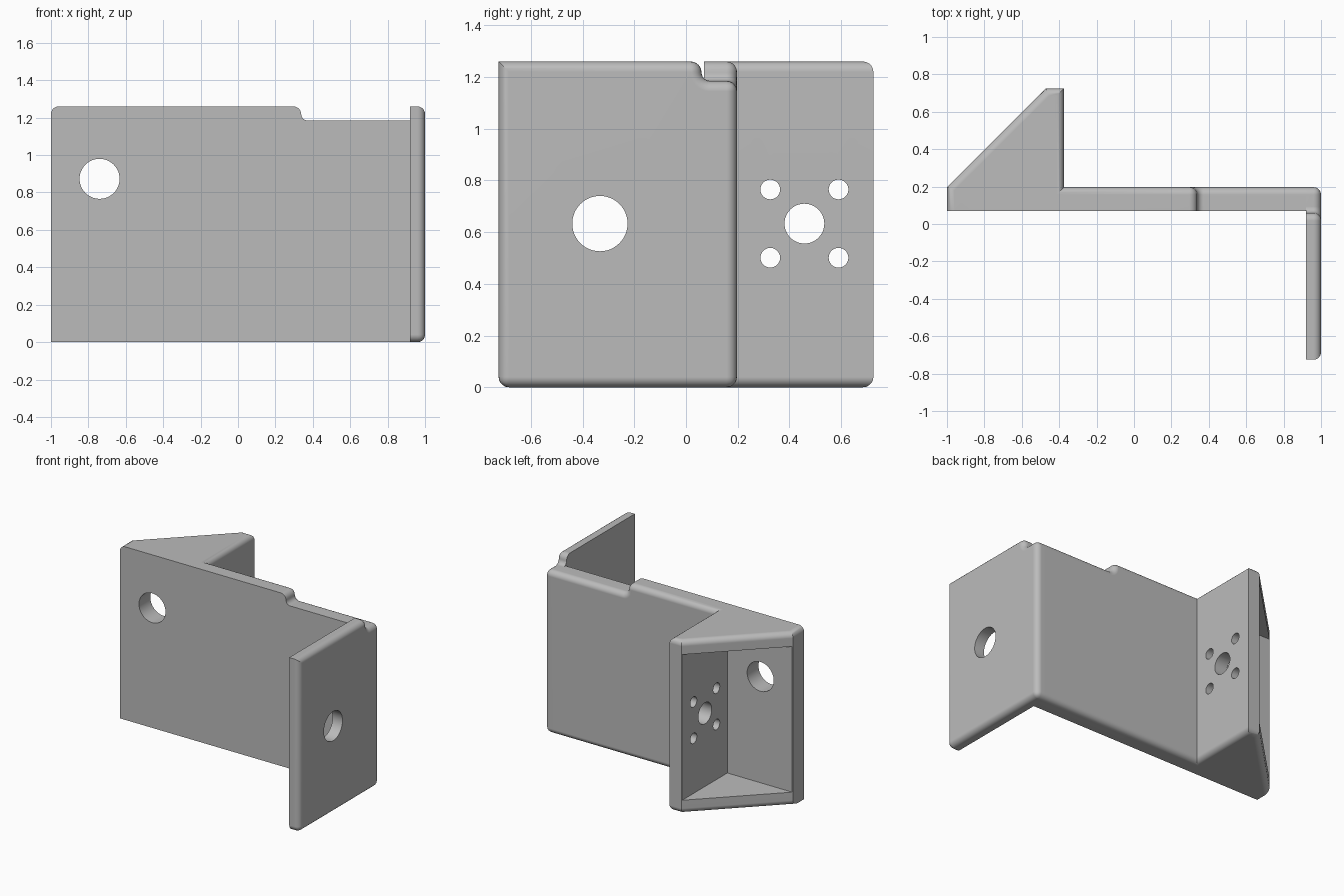
import bpy, bmesh, math
from mathutils import Vector

if "Cube" in bpy.data.objects:
    bpy.data.objects.remove(bpy.data.objects["Cube"])

TOP, STEP = 1.26, 1.185          # full height and lowered rim
FRONT, BACK, DEEP = 0.07, 0.197, 0.725
INNER, SPLIT, WALL = 0.92, 0.2, 0.1
SIDE, LIP = -0.375, -0.47        # faces of the motor wall
R = 0.04                         # edge rounding

grey = bpy.data.materials.new("bracket grey")
grey.use_nodes = True
colour = (0.5, 0.5, 0.5, 1)
grey.diffuse_color = colour
grey.node_tree.nodes["Principled BSDF"].inputs["Base Color"].default_value = colour

PLACE = {"x": lambda a, b, h: (h, a, b),
         "y": lambda a, b, h: (a, h, b),
         "z": lambda a, b, h: (a, b, h)}


def to_object(name, bm):
    bmesh.ops.recalc_face_normals(bm, faces=bm.faces)
    mesh = bpy.data.meshes.new(name)
    bm.to_mesh(mesh)
    bm.free()
    mesh.materials.append(grey)
    obj = bpy.data.objects.new(name, mesh)
    bpy.context.collection.objects.link(obj)
    return obj


def prism(name, axis, outline, low, high, rounded=None):
    """Extrude an outline along an axis and round the edges chosen by a rule."""
    bm = bmesh.new()
    rings = [[bm.verts.new(PLACE[axis](a, b, h)) for a, b in outline] for h in (low, high)]
    bm.faces.new(rings[0])
    bm.faces.new(rings[1])
    n = len(outline)
    for i in range(n):
        j = (i + 1) % n
        bm.faces.new((rings[0][i], rings[0][j], rings[1][j], rings[1][i]))
    bmesh.ops.recalc_face_normals(bm, faces=bm.faces)
    if rounded:
        def on(edge, k, value):
            return all(abs(v.co[k] - value) < 1e-4 for v in edge.verts)
        edges = [e for e in bm.edges if rounded(lambda k, value: on(e, k, value))]
        bmesh.ops.bevel(bm, geom=edges, offset=R, offset_type='OFFSET', segments=5,
                        profile=0.5, affect='EDGES', clamp_overlap=False)
    return to_object(name, bm)


def cylinder(name, axis, centre, radius, length):
    bm = bmesh.new()
    bmesh.ops.create_cone(bm, cap_ends=True, segments=48, radius1=radius,
                          radius2=radius, depth=length)
    direction = Vector((1, 0, 0)) if axis == "x" else Vector((0, 1, 0))
    turn = direction.to_track_quat('Z', 'Y').to_matrix()
    bmesh.ops.rotate(bm, verts=bm.verts, matrix=turn)
    bmesh.ops.translate(bm, verts=bm.verts, vec=centre)
    return to_object(name, bm)


def cut(obj, cutter):
    mod = obj.modifiers.new("cut", 'BOOLEAN')
    mod.operation, mod.solver, mod.object = 'DIFFERENCE', 'EXACT', cutter
    bpy.context.view_layer.objects.active = obj
    bpy.ops.object.modifier_apply(modifier=mod.name)
    bpy.data.objects.remove(cutter)


def stepped(start, step, end):
    """Outline with an S-shaped drop from the full height to the lowered rim."""
    big, small = 0.042, TOP - STEP - 0.042
    pts = [(start, 0), (end, 0), (end, STEP)]
    for i in range(7):
        t = math.radians(270 - 15 * i)
        pts.append((step + small + small * math.cos(t), STEP + small + small * math.sin(t)))
    for i in range(1, 7):
        t = math.radians(15 * i)
        pts.append((step - big + big * math.cos(t), TOP - big + big * math.sin(t)))
    return pts + [(start, TOP)]


# Motor box with the adjoining part of the long wall
box = prism("motor_box", "z",
            [(-1, FRONT), (SPLIT, FRONT), (SPLIT, BACK), (SIDE, BACK),
             (SIDE, DEEP), (LIP, DEEP), (-1, BACK)], 0, TOP,
            lambda on: (on(2, 0) or on(2, TOP)) and not on(1, FRONT)
            and not on(0, SPLIT) and not (on(0, -1) and on(2, 0)))

# Cavity that opens through the slanted side
inner_x, inner_y = LIP - 0.004, BACK + 0.004
cut(box, prism("cavity", "z", [(inner_x, inner_y), (inner_x, 0.9), (-1.2, 0.9),
                               (-1.2, inner_y)], WALL, TOP - WALL))

# Cable hole, shaft hole and four screw holes
cut(box, cylinder("cable_hole", "y", (-0.74, 0.15, 0.873), 0.107, 0.3))
mid_y, mid_z, pitch = 0.458, 0.633, 0.132
cut(box, cylinder("shaft_hole", "x", (-0.42, mid_y, mid_z), 0.077, 0.25))
for sy in (-1, 1):
    for sz in (-1, 1):
        cut(box, cylinder("screw_hole", "x",
                          (-0.42, mid_y + sy * pitch, mid_z + sz * pitch), 0.038, 0.25))

# Rest of the long wall, with the lowered rim
wall = prism("long_wall", "y", stepped(SPLIT, 0.338, INNER), FRONT, BACK,
             lambda on: on(1, BACK) and not on(0, SPLIT) and not on(0, INNER))

# End plate with its hole
plate = prism("end_plate", "x", stepped(-DEEP, 0.06, BACK), INNER, 1,
              lambda on: on(0, 1) or (not on(0, INNER) and (
                  (on(1, BACK) and (on(2, 0) or on(2, STEP)))
                  or (on(1, -DEEP) and on(2, 0)))))
cut(plate, cylinder("end_hole", "x", (0.96, -0.333, 0.633), 0.107, 0.3))

# Smooth roundings, crisp edges, flat broad faces
bpy.ops.object.select_all(action='DESELECT')
for obj in (box, wall, plate):
    obj.select_set(True)
bpy.context.view_layer.objects.active = box
bpy.ops.object.shade_smooth_by_angle(angle=math.radians(30))
for obj in (box, wall, plate):
    mod = obj.modifiers.new("weighted normals", 'WEIGHTED_NORMAL')
    mod.keep_sharp = True
